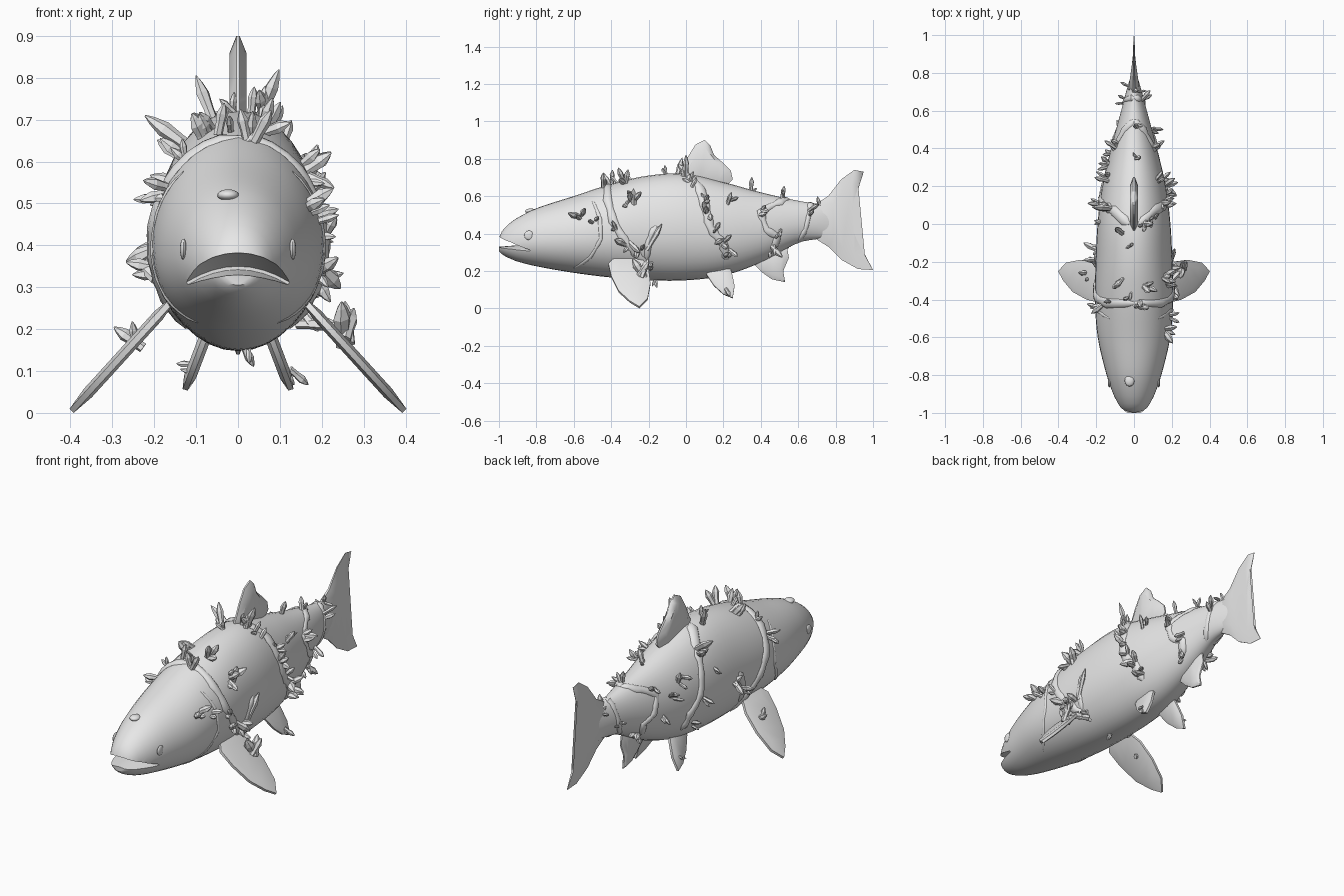
import bpy, bmesh, math, random
from mathutils import Vector

if "Cube" in bpy.data.objects:
    bpy.data.objects.remove(bpy.data.objects["Cube"])

random.seed(4)
grey = bpy.data.materials.new("stone grey")
grey.diffuse_color = (0.8, 0.8, 0.8, 1)
grey.use_nodes = True
grey.node_tree.nodes["Principled BSDF"].inputs["Base Color"].default_value = grey.diffuse_color

# Body stations: y, top z, bottom z, half width
ST = [(-1.0, .375, .305, .035), (-.985, .41, .29, .06), (-.95, .45, .27, .085),
      (-.9, .485, .25, .11), (-.8, .535, .225, .145), (-.6, .60, .19, .192),
      (-.4, .665, .165, .207), (-.2, .71, .15, .203), (0, .72, .15, .193),
      (.2, .675, .175, .168), (.4, .62, .245, .122), (.6, .575, .35, .068),
      (.7, .56, .37, .042), (.78, .55, .38, .018)]


def station(y):
    """Smoothly interpolated top, bottom and half width."""
    n = len(ST)
    i = max(k for k in range(n - 1) if ST[k][0] <= y or k == 0)
    a, b = ST[i], ST[i + 1]
    h = b[0] - a[0]
    t = (y - a[0]) / h

    def slope(k, c):
        p, q = ST[max(k - 1, 0)], ST[min(k + 1, n - 1)]
        return (q[c] - p[c]) / (q[0] - p[0])
    return [(2*t**3 - 3*t*t + 1) * a[c] + (t**3 - 2*t*t + t) * h * slope(i, c)
            + (3*t*t - 2*t**3) * b[c] + (t**3 - t*t) * h * slope(i + 1, c) for c in (1, 2, 3)]


def skin(y, deg):
    """Point on the body; deg is measured from the top, positive to +x."""
    top, bot, w = station(y)
    mid = bot + .46 * (top - bot)
    a = math.radians(deg)
    return Vector((w * math.sin(a), y, mid + math.cos(a) * (top - mid if math.cos(a) > 0 else mid - bot)))


def skin_normal(y, deg):
    n = (skin(y + .01, deg) - skin(y - .01, deg)).cross(skin(y, deg + 3) - skin(y, deg - 3)).normalized()
    out = skin(y, deg) - Vector((0, y, station(y)[1] * .54 + station(y)[0] * .46))
    return n if n.dot(out) > 0 else -n


def add(name, bm, smooth=True, angle=40):
    bmesh.ops.recalc_face_normals(bm, faces=bm.faces)
    me = bpy.data.meshes.new(name)
    bm.to_mesh(me)
    bm.free()
    me.materials.append(grey)
    ob = bpy.data.objects.new(name, me)
    bpy.context.collection.objects.link(ob)
    bpy.ops.object.select_all(action='DESELECT')
    ob.select_set(True)
    bpy.context.view_layer.objects.active = ob
    if smooth:
        bpy.ops.object.shade_smooth_by_angle(angle=math.radians(angle))
    return ob


def loft(bm, rings):
    """Skin a list of closed rings and cap both ends."""
    vs = [[bm.verts.new(p) for p in r] for r in rings]
    n = len(vs[0])
    for a, b in zip(vs, vs[1:]):
        for i in range(n):
            bm.faces.new((a[i], a[(i + 1) % n], b[(i + 1) % n], b[i]))
    bm.faces.new(vs[0][::-1])
    bm.faces.new(vs[-1])


# Mouth cutter: a wedge that droops towards the cheeks
bm = bmesh.new()
loft(bm, [[(x, y, z - 2.5 * x * x) for y, z in
           ((-1.1, .322), (-.93, .335), (-.835, .342), (-.835, .35), (-.93, .374), (-1.1, .395))]
          for x in [k * .03 for k in range(-8, 9)]])
cutter = add("mouth_cutter", bm, False)
cutter.hide_render = True

# Body
bm = bmesh.new()
ys = [-1, -.993, -.985, -.97] + [-.95 + k * 1.73 / 44 for k in range(45)]
loft(bm, [[skin(y, k * 10) for k in range(36)] for y in ys])
body = add("body", bm, False)
mod = body.modifiers.new("mouth", 'BOOLEAN')
mod.operation, mod.solver, mod.object = 'DIFFERENCE', 'EXACT', cutter
bpy.ops.object.modifier_apply(modifier="mouth")
bpy.ops.object.shade_smooth_by_angle(angle=math.radians(40))
bpy.data.objects.remove(cutter)


# Fins: an outline in the side plane, thicker in the middle
def fin(name, outline, thick, place, thin=.004):
    n = len(outline)
    cy = sum(p[0] for p in outline) / n
    cz = sum(p[1] for p in outline) / n

    def ring(s, off):
        return [place(cy + (y - cy) * s, cz + (z - cz) * s, off) for y, z in outline]
    bm = bmesh.new()
    loft(bm, [ring(.7, -thick), ring(1, -thin), ring(1, thin), ring(.7, thick)])
    bmesh.ops.triangulate(bm, faces=[f for f in bm.faces if len(f.verts) > 4])
    add(name, bm, True, 50)


def upright(y, z, off):
    return (off, y, z)


fin("dorsal_fin", [(-.06, .68), (-.02, .745), (.01, .81), (.05, .875), (.1, .90), (.13, .87), (.15, .82),
                   (.19, .785), (.24, .735), (.25, .69), (.2, .64), (.06, .66)], .02, upright)
fin("anal_fin", [(.36, .29), (.37, .23), (.41, .19), (.46, .155), (.53, .14), (.52, .2), (.55, .27),
                 (.54, .33), (.45, .33)], .015, upright)
# Tail thins out towards its rear edge
fin("tail_fin", [(.68, .55), (.76, .60), (.83, .69), (.90, .74), (.95, .73), (.915, .62), (.89, .52),
                 (.90, .42), (.94, .32), (1.0, .205), (.92, .21), (.83, .26), (.76, .33), (.68, .38)],
    .02, lambda y, z, o: (o * max(.25, 1.9 - 2.2 * (y - .66) / .3), y, z))
for side, tag in ((1, "right"), (-1, "left")):
    fin("pectoral_fin_" + tag, [(-.38, .27), (-.415, .235), (-.40, .17), (-.36, .09), (-.30, .035), (-.25, .005),
                                (-.205, .05), (-.19, .13), (-.20, .21), (-.24, .27)], .014,
        lambda y, z, o: (side * (.165 + (.26 - z) * .91 + .7 * o), y, z + .7 * o), .007)
    fin("pelvic_fin_" + tag, [(.09, .25), (.11, .18), (.15, .12), (.2, .075), (.25, .055), (.26, .12),
                              (.245, .19), (.22, .26)], .014,
        lambda y, z, o: (side * (.075 + (.19 - z) * .38 + o), y, z + .3 * o), .006)

# Crystals: faceted spikes with a swollen middle
crystals = bmesh.new()


def spike(base, tip, r):
    axis = tip - base
    u = axis.orthogonal().normalized()
    v = axis.normalized().cross(u)
    turn = random.uniform(0, 6)
    rings = []
    for t, s in ((-.15, .8), (.25, .8), (.6, 1), (.85, .55), (1, .1)):
        rings.append([base + axis * t + (u * math.cos(turn + k * math.tau / 6)
                      + v * .75 * math.sin(turn + k * math.tau / 6)) * r * s for k in range(6)])
    loft(crystals, rings)


def cluster(p, n, count, size):
    for k in range(count):
        d = (n + Vector([random.uniform(-.75, .75) for _ in range(3)])).normalized()
        q = p + Vector([random.uniform(-.018, .018) for _ in range(3)])
        length = size * random.uniform(.65, 1.05)
        spike(q - n * .008, q + d * length, length * .25)


# Cluster places: y, angle from the top (positive is the right side), size
for y, deg, size in [(-.55, 62, .08), (-.50, 70, .06), (-.28, 52, .08), (-.33, 58, .06), (-.37, 88, .06),
                     (-.31, 102, .08), (-.25, 112, .07), (-.2, 135, .08), (.10, 55, .07), (.12, 70, .07),
                     (.16, 90, .06), (.2, 103, .09), (.23, 118, .07), (.40, 60, .07), (.23, 50, .06),
                     (.49, 105, .06), (.46, 135, .07), (.66, 60, .06), (.72, 30, .05),
                     (-.44, 8, .07), (-.33, 15, .08), (-.30, -22, .08), (-.38, -10, .06), (-.1, -8, .06),
                     (0, 14, .08), (.36, 12, .06), (.52, 10, .06), (.03, 32, .07), (-.16, 172, .05),
                     (-.43, -60, .07), (-.42, -35, .06), (-.13, -95, .08), (-.2, -108, .07), (.02, -70, .06),
                     (.08, -45, .08), (.1, -90, .06), (.24, -60, .08), (.32, -75, .07), (.41, -55, .07),
                     (.38, -100, .06), (.48, -135, .08), (.72, -45, .05), (.66, -100, .05), (.15, -125, .06)]:
    cluster(skin(y, deg), skin_normal(y, deg), 2 if size < .07 else 3, size)

# Single large crystals: base, tip, radius
for b, t, r in [((.055, .0, .71), (.098, .0, .82), .019), ((-.11, .08, .63), (-.222, .09, .71), .021),
                ((-.06, -.05, .70), (-.10, -.02, .805), .018), ((.16, -.28, .54), (.19, -.28, .64), .022),
                ((.195, -.2, .33), (.215, -.13, .45), .018), ((-.08, -.31, .65), (-.11, -.34, .715), .02),
                ((.03, -.4, .64), (.035, -.44, .72), .017)]:
    spike(Vector(b), Vector(t), r)
# Crystals on the side fins
cluster(Vector((.25, -.24, .19)), Vector((.3, .2, .9)), 3, .1)
cluster(Vector((-.25, -.27, .18)), Vector((-.3, 0, .9)), 2, .07)
cluster(Vector((.12, .2, .11)), Vector((.9, .1, -.2)), 2, .05)
cluster(Vector((-.11, .2, .11)), Vector((-.8, .1, .1)), 2, .04)
add("crystals", crystals, False)


# Ridges of crust wrapped around the body, and the gill edges
def strand(name, path, r):
    bm = bmesh.new()
    pts = []
    for (y0, a0), (y1, a1) in zip(path, path[1:]):
        pts += [(y0 + (y1 - y0) * k / 4, a0 + (a1 - a0) * k / 4) for k in range(4)]
    pts.append(path[-1])
    rings = []
    for i, (y, a) in enumerate(pts):
        p, n = skin(y, a), skin_normal(y, a)
        q, o = pts[min(i + 1, len(pts) - 1)], pts[max(i - 1, 0)]
        side = (skin(*q) - skin(*o)).normalized().cross(n)
        s = r * random.uniform(.7, 1.3) * (.3 if i in (0, len(pts) - 1) else 1)
        rings.append([p + side * 1.7 * s * math.cos(k * math.tau / 8)
                      + n * .8 * s * math.sin(k * math.tau / 8) for k in range(8)])
    loft(bm, rings)
    add(name, bm)


for side, tag in ((1, "right"), (-1, "left")):
    for name, r, path in [
            ("gill_edge_", .005, [(-.50, 40), (-.46, 70), (-.455, 95), (-.51, 122), (-.6, 150)]),
            ("front_ridge_", .013, [(-.42, 0), (-.42, 45), (-.39, 75), (-.33, 98), (-.27, 115), (-.19, 142)]),
            ("fin_ridge_", .010, [(-.16, 84), (-.2, 100), (-.21, 125)]),
            ("middle_ridge_", .013, [(.0, 8), (.07, 35), (.10, 60), (.13, 85), (.2, 105), (.22, 130)]),
            ("rear_ridge_", .010, [(.55, 0), (.50, 35), (.40, 62), (.43, 90), (.49, 110), (.47, 140)]),
            ("tail_ridge_", .008, [(.67, 0), (.66, 60), (.64, 110), (.60, 160)])]:
        strand(name + tag, [(y, a * side) for y, a in path], r)


# Eyes and the bump on the snout
def bump(name, p, scale):
    bm = bmesh.new()
    bmesh.ops.create_uvsphere(bm, u_segments=16, v_segments=10, radius=1)
    for v in bm.verts:
        v.co = Vector(p) + Vector(a * b for a, b in zip(v.co, scale))
    add(name, bm)


for side, tag in ((1, "right"), (-1, "left")):
    bump("eye_" + tag, skin(-.84, 80 * side), (.008, .025, .025))
bump("snout_bump", skin(-.83, -10), (.026, .03, .014))
